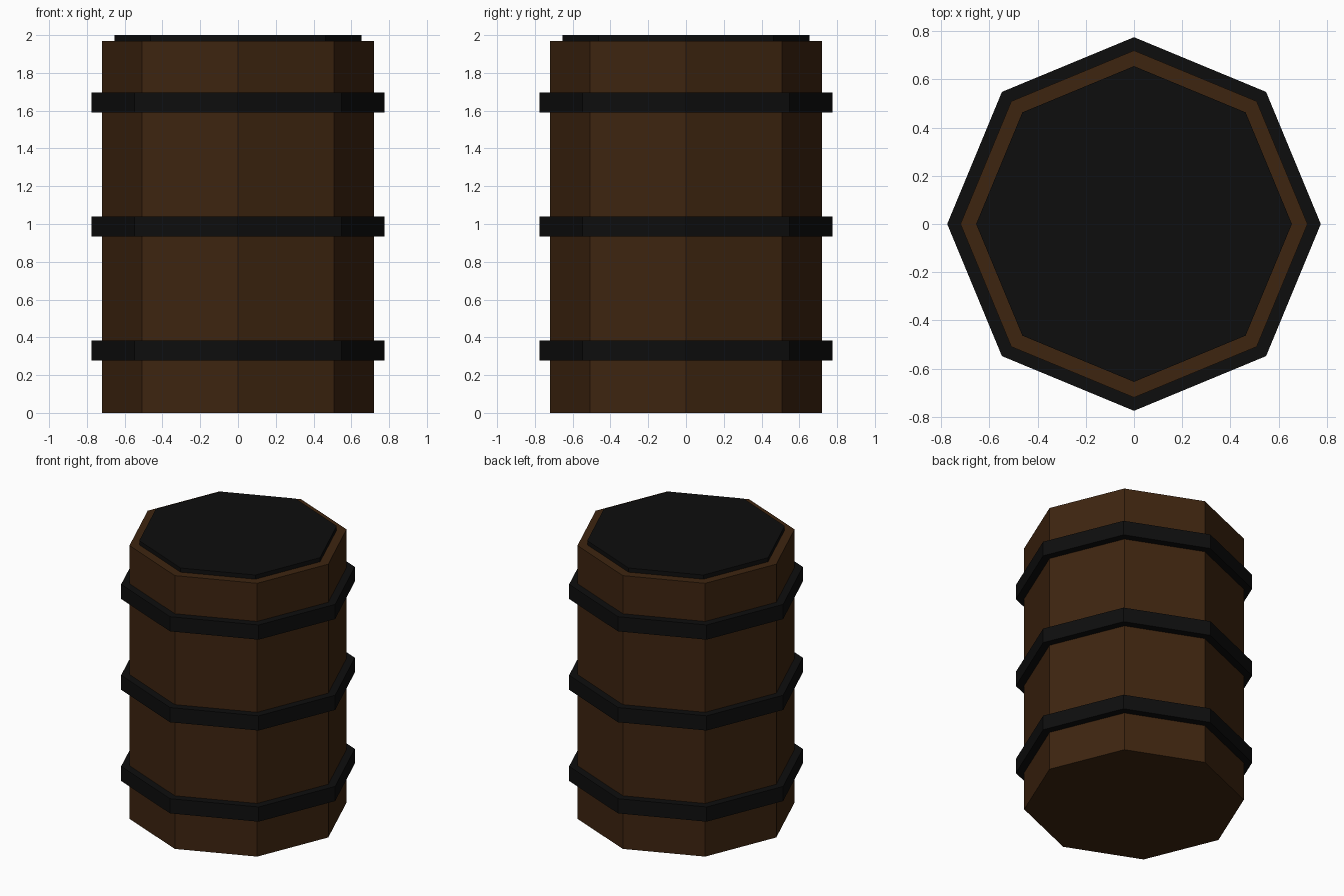
import bpy, bmesh, math

if "Cube" in bpy.data.objects:
    bpy.data.objects.remove(bpy.data.objects["Cube"])


def material(name, color):
    m = bpy.data.materials.new(name)
    m.diffuse_color = (*color, 1.0)
    m.use_nodes = True
    m.node_tree.nodes["Principled BSDF"].inputs["Base Color"].default_value = m.diffuse_color
    return m


wood = material("dark brown wood", (0.048, 0.018, 0.0050))
iron = material("black iron", (0.0043, 0.0043, 0.0043))

SIDES = 8


def prism(name, profile, mat, closed=False):
    """Lathe (radius, z) points into a flat-faced octagonal solid or ring."""
    bm = bmesh.new()
    rings = [[bm.verts.new((r * math.cos(a), r * math.sin(a), z))
              for a in (2 * math.pi * i / SIDES for i in range(SIDES))]
             for r, z in profile]
    pairs = list(zip(rings, rings[1:]))
    if closed:
        pairs.append((rings[-1], rings[0]))
    for lo, hi in pairs:
        for i in range(SIDES):
            j = (i + 1) % SIDES
            bm.faces.new((lo[i], lo[j], hi[j], hi[i]))
    if not closed:
        bm.faces.new(rings[0][::-1])
        bm.faces.new(rings[-1])
    bmesh.ops.recalc_face_normals(bm, faces=bm.faces)
    mesh = bpy.data.meshes.new(name)
    bm.to_mesh(mesh)
    bm.free()
    mesh.materials.append(mat)
    obj = bpy.data.objects.new(name, mesh)
    bpy.context.collection.objects.link(obj)
    return obj


# Straight-sided wooden body
prism("barrel_body", [(0.72, 0.0), (0.72, 1.97)], wood)

# Thin raised lid
prism("barrel_lid", [(0.655, 1.95), (0.655, 2.0)], iron)

# Three hoops around the body
for label, z in (("lower", 0.33), ("middle", 0.987), ("upper", 1.642)):
    lo, hi = z - 0.053, z + 0.053
    prism(label + "_hoop",
          [(0.71, lo), (0.775, lo), (0.775, hi), (0.71, hi)], iron, closed=True)
